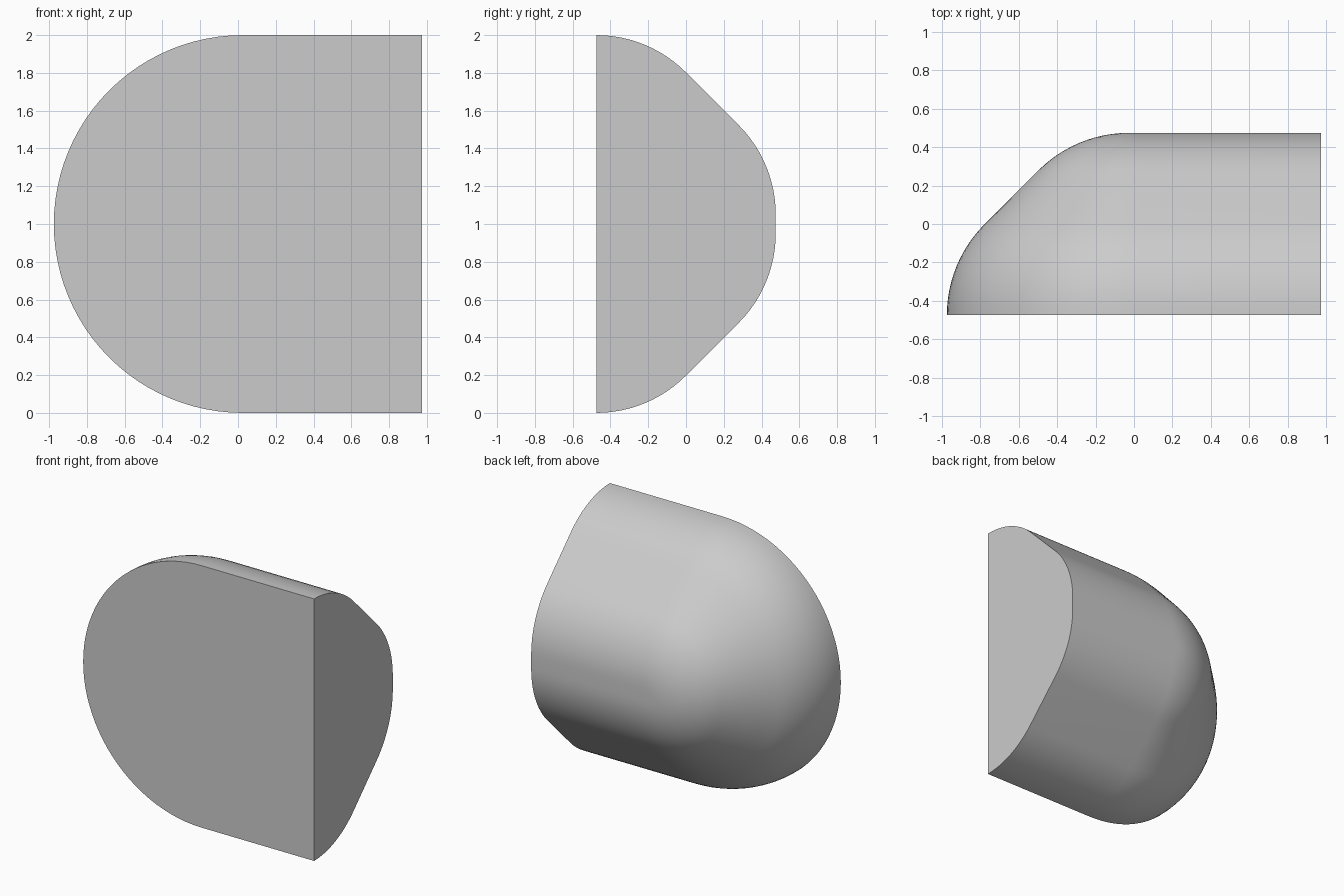
import bpy
import bmesh
from math import sin, cos, pi, radians
from mathutils import Matrix, Vector

cube = bpy.data.objects.get("Cube")
if cube:
    bpy.data.objects.remove(cube, do_unlink=True)

FRONT, BACK, END = -0.475, 0.475, 0.975   # front and back y, flat end x
CENTRE = Vector((0.025, 0, 1))            # axis of the rounded end
RADIUS, FLAT = 0.67, 0.05                 # edge rounding, flat at the crown
ARC_STEPS, TURN_STEPS = 12, 48


def half_profile():
    """Rim to crown as (distance from axis, y): arc, 45 degree slope, arc."""
    angles = [pi / 4 * i / ARC_STEPS for i in range(ARC_STEPS + 1)]
    rim = [(1 - RADIUS * (1 - cos(a)), FRONT + RADIUS * sin(a)) for a in angles]
    crown = [(FLAT + RADIUS * sin(a), BACK - RADIUS * (1 - cos(a)))
             for a in reversed(angles)]
    return rim + crown + [(0, BACK)]


bm = bmesh.new()
profile = half_profile()


def section(angle, x=None):
    """One copy of the half profile, turned about the axis."""
    turn = Matrix.Rotation(-angle, 3, 'Y')
    verts = []
    for r, y in profile:
        co = CENTRE + turn @ Vector((0, y, r))
        if x is not None:
            co.x = x
        verts.append(bm.verts.new(co))
    return verts


# Straight body on both sides of the half-turned dome
sections = [section(0, END)]
sections += [section(pi * i / TURN_STEPS) for i in range(TURN_STEPS + 1)]
sections.append(section(pi, END))
for a, b in zip(sections, sections[1:]):
    for i in range(len(profile) - 1):
        bm.faces.new((a[i], a[i + 1], b[i + 1], b[i]))

# Flat front and flat end
bm.faces.new([s[0] for s in sections])
bm.faces.new(sections[0] + sections[-1][::-1])

bmesh.ops.remove_doubles(bm, verts=bm.verts, dist=0.0001)
bmesh.ops.recalc_face_normals(bm, faces=bm.faces)
mesh = bpy.data.meshes.new("rounded_body")
bm.to_mesh(mesh)
bm.free()
body = bpy.data.objects.new("rounded_body", mesh)
bpy.context.collection.objects.link(body)

# Plain light grey
grey = bpy.data.materials.new("light_grey")
grey.use_nodes = True
colour = (0.6, 0.6, 0.6, 1)
grey.diffuse_color = colour
grey.node_tree.nodes["Principled BSDF"].inputs["Base Color"].default_value = colour
mesh.materials.append(grey)

# Smooth curves, crisp flat ends
bpy.context.view_layer.objects.active = body
body.select_set(True)
bpy.ops.object.shade_smooth_by_angle(angle=radians(30))
